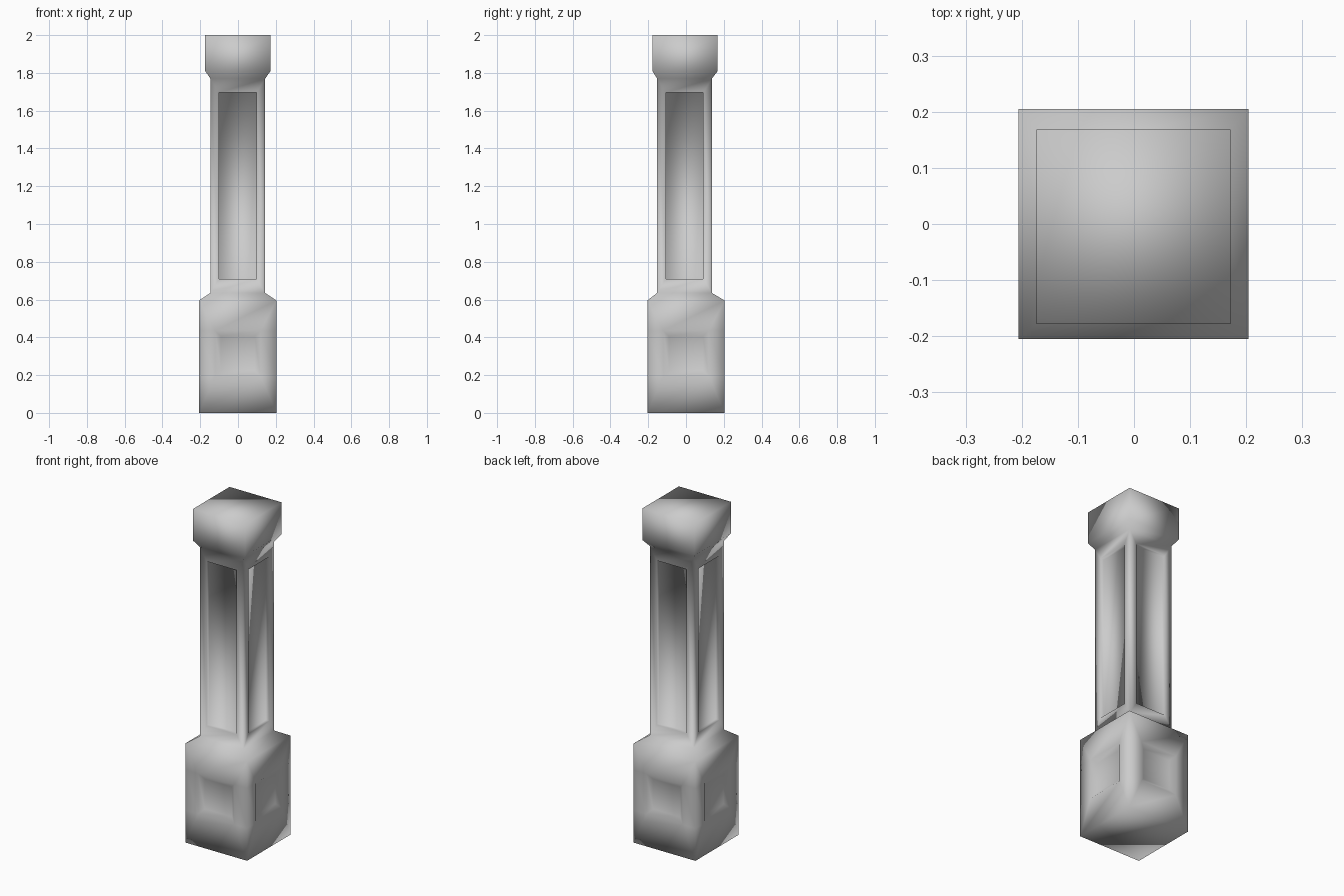
import bpy, bmesh
from mathutils import Matrix, Vector

if "Cube" in bpy.data.objects:
    bpy.data.objects.remove(bpy.data.objects["Cube"])

bm = bmesh.new()


def vert(side, u, out, z, cy):
    """Vertex on one of four sides: u along the face, out from the axis."""
    p = Matrix.Rotation(side * 1.57079633, 3, 'Z') @ Vector((u, -out, z))
    return bm.verts.new((p.x - 0.001, p.y + cy, p.z))


def quads(a, b):
    for i in range(4):
        j = (i + 1) % 4
        bm.faces.new((a[i], a[j], b[j], b[i]))


def panel(side, corners, half, z0, z1, out, depth, bevel, cy):
    """Flat frame around a sunken rectangular panel."""
    def loop(w, lo, hi, o):
        return [vert(side, u, o, z, cy) for u, z in ((-w, lo), (w, lo), (w, hi), (-w, hi))]
    rim = loop(half, z0, z1, out)
    floor = loop(half - bevel, z0 + bevel, z1 - bevel, out - depth)
    quads(corners, rim)
    quads(rim, floor)
    bm.faces.new(floor)


# Square profile rings: half width, height, y centre
profile = [(0.205, 0, 0), (0.205, 0.595, 0), (0.145, 0.635, -0.008),
           (0.145, 1.77, -0.008), (0.173, 1.81, -0.005), (0.173, 2.0, -0.005)]
rings = [[vert(s, -w, w, z, cy) for s in range(4)] for w, z, cy in profile]

# Base, shaft and cap walls, with recessed panels in base and shaft
for k in range(len(rings) - 1):
    for s in range(4):
        t = (s + 1) % 4
        c = [rings[k][s], rings[k][t], rings[k + 1][t], rings[k + 1][s]]
        if k == 0:
            panel(s, c, 0.12, 0.195, 0.435, 0.205, 0.02, 0.03, 0)
        elif k == 2:
            panel(s, c, 0.099, 0.71, 1.695, 0.145, 0.022, 0.0, -0.008)
        else:
            bm.faces.new(c)

# Top and bottom
bm.faces.new(rings[0][::-1])
bm.faces.new(rings[-1])

# Edge loops level with the base panels
for z in (0.195, 0.435):
    bmesh.ops.bisect_plane(bm, geom=bm.verts[:] + bm.edges[:] + bm.faces[:],
                           plane_co=(0, 0, z), plane_no=(0, 0, 1), dist=1e-4)
bmesh.ops.recalc_face_normals(bm, faces=bm.faces)
for f in bm.faces:
    f.smooth = True

mesh = bpy.data.meshes.new("square_pillar")
bm.to_mesh(mesh)
bm.free()
bpy.context.collection.objects.link(bpy.data.objects.new("square_pillar", mesh))
